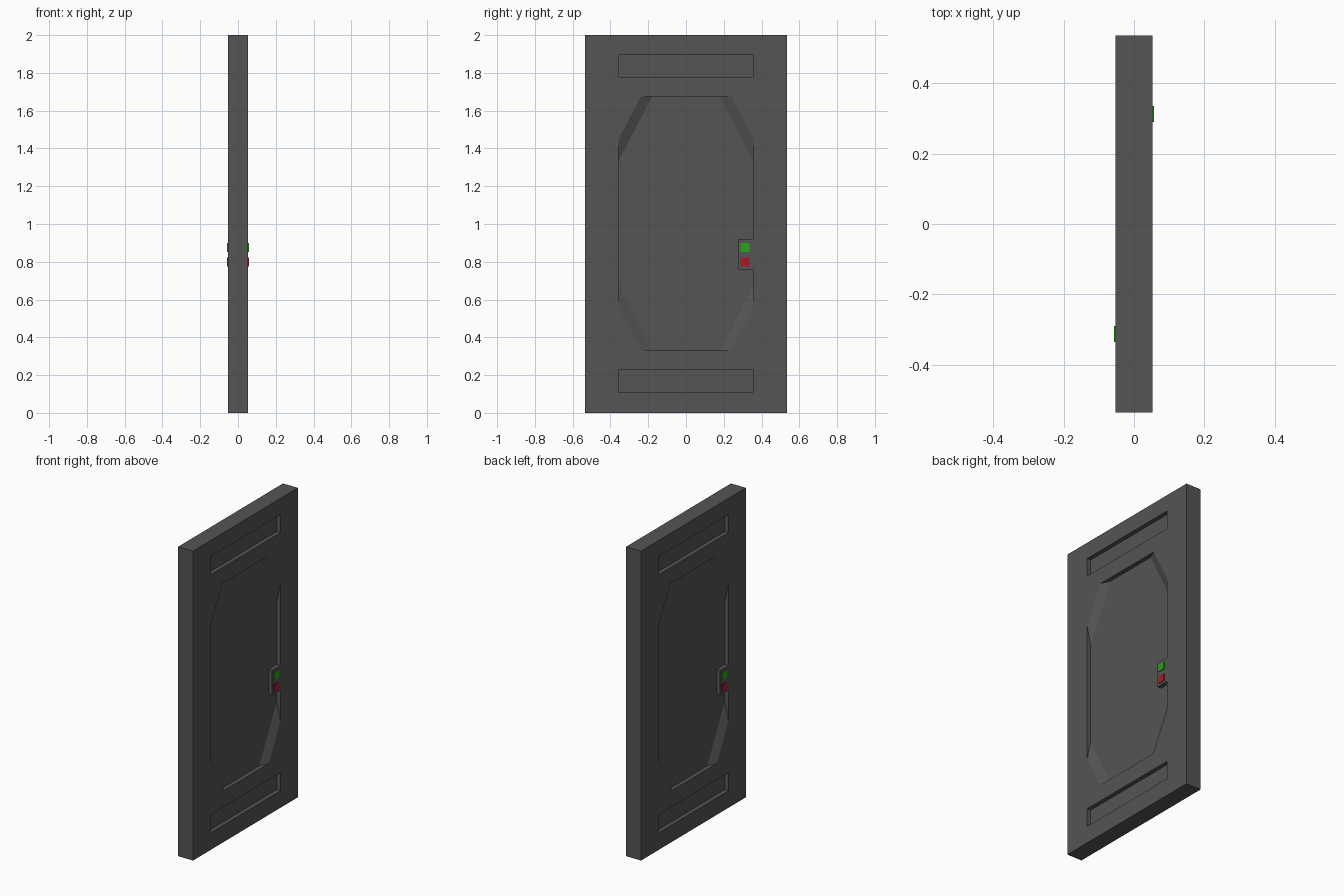
import bpy, bmesh

if "Cube" in bpy.data.objects:
    bpy.data.objects.remove(bpy.data.objects["Cube"])

HX, HY = 0.053, 0.535      # half thickness and half width of the slab
FLOOR = 0.026              # x of the recess floors
RY = 0.358                 # half width of recesses


def material(name, rgb):
    m = bpy.data.materials.new(name)
    m.diffuse_color = (*rgb, 1)
    m.use_nodes = True
    m.node_tree.nodes["Principled BSDF"].inputs["Base Color"].default_value = m.diffuse_color
    return m


grey = material("dark_grey", (0.09, 0.09, 0.09))
green = material("green", (0.02, 0.38, 0.01))
red = material("red", (0.4, 0.01, 0.02))


def loft(name, ring_a, ring_b, mat=None):
    """Closed solid between two matching rings of points."""
    bm = bmesh.new()
    a = [bm.verts.new(p) for p in ring_a]
    b = [bm.verts.new(p) for p in ring_b]
    n = len(a)
    bm.faces.new(a)
    bm.faces.new(b[::-1])
    for i in range(n):
        j = (i + 1) % n
        bm.faces.new((a[j], a[i], b[i], b[j]))
    bmesh.ops.recalc_face_normals(bm, faces=bm.faces)
    me = bpy.data.meshes.new(name)
    bm.to_mesh(me)
    bm.free()
    ob = bpy.data.objects.new(name, me)
    bpy.context.collection.objects.link(ob)
    if mat:
        me.materials.append(mat)
    return ob


def box(name, x0, x1, y0, y1, z0, z1, s=1, mat=None):
    """Box; s = -1 turns it half a turn about z."""
    rings = [[(s * x, s * y, z) for y, z in ((y0, z0), (y1, z0), (y1, z1), (y0, z1))]
             for x in (x0, x1)]
    return loft(name, *rings, mat)


def octagon(x, s, cy, cz):
    """Octagonal ring with corners cut by cy across and cz up."""
    z0, z1 = 0.332, 1.675
    pts = [(-RY + cy, z0), (RY - cy, z0), (RY, z0 + cz), (RY, z1 - cz),
           (RY - cy, z1), (-RY + cy, z1), (-RY, z1 - cz), (-RY, z0 + cz)]
    return [(s * x, s * y, z) for y, z in pts]


# Door slab
slab = box("door_slab", -HX, HX, -HY, HY, 0, 2, mat=grey)

# Recess cutters on both faces: two slots and a panel with sloped corners
cutters = []
for s in (1, -1):
    for z0, z1 in ((0.11, 0.227), (1.778, 1.895)):
        cutters.append(box("slot_cutter", FLOOR, 0.08, -RY, RY, z0, z1, s, grey))
    # outer end extended past the surface along the slope
    c = loft("panel_cutter", octagon(FLOOR, s, 0.178, 0.345),
             octagon(0.08, s, 0.058, 0.112), grey)
    cutters.append(c)

bpy.context.view_layer.objects.active = slab
for c in cutters:
    c.hide_render = True
    mod = slab.modifiers.new("recess", 'BOOLEAN')
    mod.operation = 'DIFFERENCE'
    mod.solver = 'EXACT'
    mod.object = c
    bpy.ops.object.modifier_apply(modifier=mod.name)
for c in cutters:
    bpy.data.objects.remove(c)

# Control pad with two buttons on each face
for s in (1, -1):
    box("control_pad", FLOOR, HX, 0.274, RY, 0.76, 0.92, s, grey)
    box("green_button", HX - 0.005, 0.0575, 0.289, 0.335, 0.853, 0.9, s, green)
    box("red_button", HX - 0.005, 0.0575, 0.289, 0.335, 0.775, 0.822, s, red)
